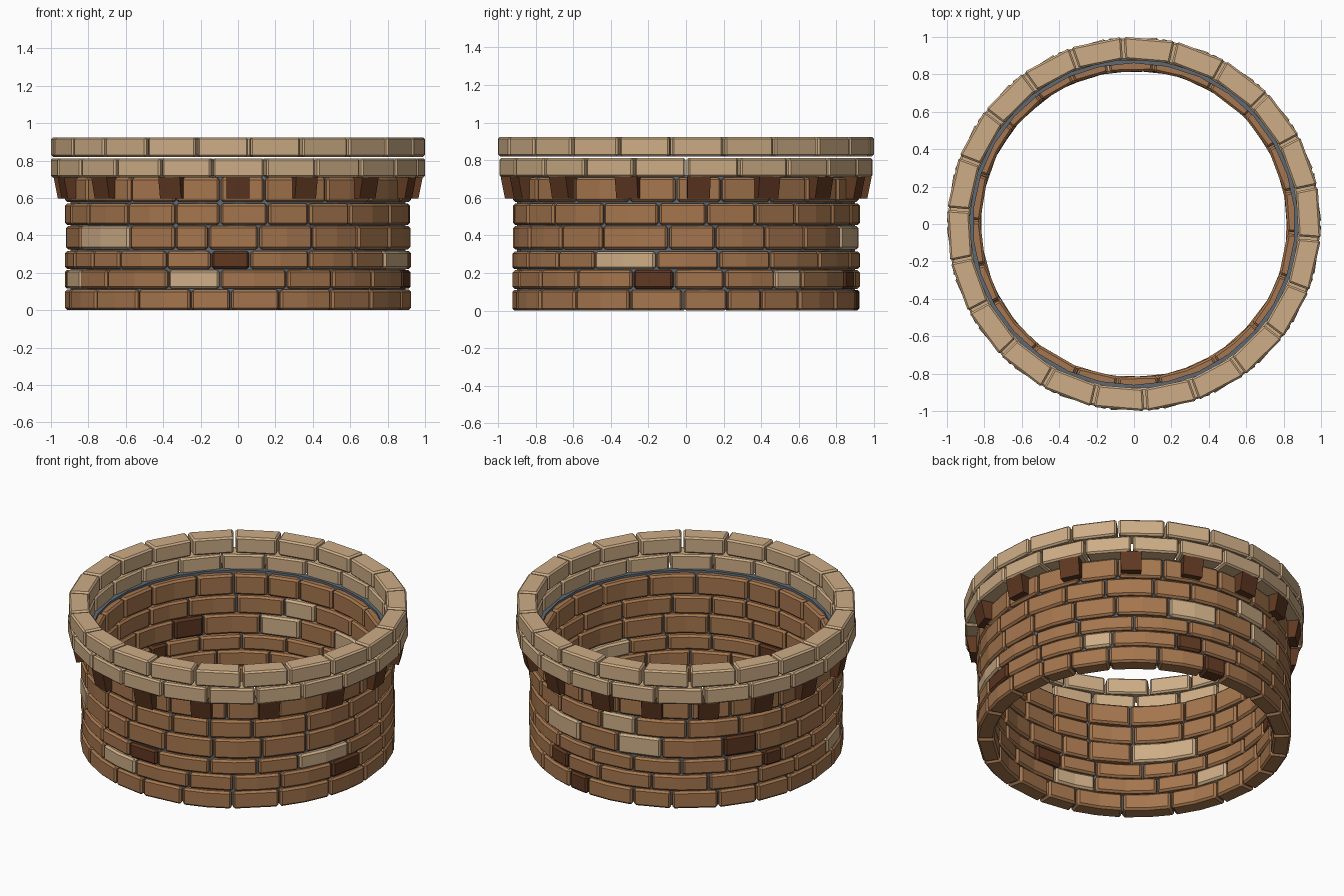
import bpy, bmesh, math, random
from mathutils import Matrix

random.seed(4)

default_cube = bpy.data.objects.get("Cube")
if default_cube:
    bpy.data.objects.remove(default_cube, do_unlink=True)


def linear(channel):
    value = channel / 255
    return value / 12.92 if value <= 0.04045 else ((value + 0.055) / 1.055) ** 2.4


def make_material(name, *rgb):
    material = bpy.data.materials.new(name)
    material.use_nodes = True
    colour = [linear(c) for c in rgb] + [1]
    material.diffuse_color = colour
    shader = material.node_tree.nodes["Principled BSDF"]
    shader.inputs["Base Color"].default_value = colour
    shader.inputs["Roughness"].default_value = 0.9
    return material


BROWN, TAN, DARK = range(3)
stone_materials = [
    make_material("brown stone", 165, 118, 78),
    make_material("tan stone", 205, 173, 134),
    make_material("dark stone", 95, 56, 33),
]
mortar_material = make_material("grey mortar", 95, 106, 116)


def polar(radius, degrees, z):
    """Point at an angle measured from the front towards +x."""
    angle = math.radians(degrees)
    return radius * math.sin(angle), -radius * math.cos(angle), z


def add_brick(bm, start, end, inner, outer, low, high, colour, top_outer=None):
    """Wedge-shaped block; long blocks are bent once in the middle."""
    segments = 2 if end - start > 17 else 1
    loops = []
    for i in range(segments + 1):
        angle = start + (end - start) * i / segments
        section = [(inner, low), (outer, low), (top_outer or outer, high), (inner, high)]
        loops.append([bm.verts.new(polar(r, angle, z)) for r, z in section])
    faces = [bm.faces.new(loops[0]), bm.faces.new(loops[-1][::-1])]
    for a, b in zip(loops, loops[1:]):
        for k in range(4):
            n = (k + 1) % 4
            faces.append(bm.faces.new((a[k], b[k], b[n], a[n])))
    for face in faces:
        face.material_index = colour


def finish(bm, name, materials, bevel=0):
    bmesh.ops.recalc_face_normals(bm, faces=bm.faces[:])
    mesh = bpy.data.meshes.new(name)
    bm.to_mesh(mesh)
    bm.free()
    for material in materials:
        mesh.materials.append(material)
    obj = bpy.data.objects.new(name, mesh)
    bpy.context.collection.objects.link(obj)
    if bevel:
        chamfer = obj.modifiers.new("chamfer", "BEVEL")
        chamfer.width = bevel
        chamfer.segments = 1
        chamfer.limit_method = "ANGLE"
        chamfer.angle_limit = math.radians(40)
    return obj


def fill_course(fixed):
    """Fill the arcs between the fixed bricks with brown bricks of mixed length."""
    fixed = sorted(fixed)
    bricks = list(fixed)
    following = fixed[1:] + [(fixed[0][0] + 360, 0, 0)]
    for current, after in zip(fixed, following):
        start, gap = current[1], after[0] - current[1]
        if gap < 1:
            continue
        count = max(1, round(gap / 17.5))
        weights = [random.uniform(0.75, 1.25) for _ in range(count)]
        for weight in weights:
            end = start + gap * weight / sum(weights)
            bricks.append((start, end, BROWN))
            start = end
    return bricks


# Wall courses: bottom, top, and the bricks with a set place and colour
courses = [
    (0.0, 0.11, [(-16, -2.5, BROWN), (-2.5, 14, BROWN), (89, 104, BROWN), (167, 176, DARK)]),
    (0.115, 0.215, [(-24, -6, TAN), (72, 86, DARK), (121, 132, TAN), (156, 166, DARK), (279, 294, TAN)]),
    (0.22, 0.315, [(-9, 4, DARK), (58, 80, TAN), (245, 253, DARK)]),
    (0.325, 0.45, [(-10, 7, BROWN), (153, 172, TAN), (189, 206, TAN), (229, 242, DARK), (294, 321, TAN)]),
    (0.455, 0.57, [(-6, 10, BROWN), (182, 196, TAN)]),
    (0.578, 0.708, [(-6, 9, BROWN)]),
]
for number, (low, high, fixed) in enumerate(courses, 1):
    bm = bmesh.new()
    for start, end, colour in fill_course(fixed):
        add_brick(bm, start + 0.3, end - 0.3, 0.822, 0.926, low, high, colour)
    finish(bm, f"wall_course_{number}", stone_materials, 0.012)

# Two overhanging rim courses of equal blocks
pitch = 360 / 22
for name, low, high, offset in (("lower_rim", 0.71, 0.812, 8.4), ("upper_rim", 0.82, 0.924, 3.5)):
    bm = bmesh.new()
    for i in range(22):
        start = offset + i * pitch
        add_brick(bm, start + 0.4, start + pitch - 0.4, 0.882, 1.002, low, high, TAN)
    finish(bm, name, stone_materials, 0.01)

# Corbels under the rim, unevenly spaced
bm = bmesh.new()
for angle in (0, 22, 46, 71, 94, 117, 139, 161, 184, 203, 223, 243, 263, 286, 311, 338):
    add_brick(bm, angle - 3.6, angle + 3.6, 0.88, 0.965, 0.597, 0.712, DARK, 0.988)
finish(bm, "corbels", stone_materials)

# Mortar ring between the stones
bm = bmesh.new()
for i in range(30):
    add_brick(bm, i * 12, i * 12 + 12, 0.86, 0.9, 0.012, 0.722, 0)
bmesh.ops.remove_doubles(bm, verts=bm.verts[:], dist=0.0001)
side_walls = [f for f in bm.faces if all(len(e.link_faces) > 2 for e in f.edges)]
bmesh.ops.delete(bm, geom=side_walls, context="FACES_ONLY")
finish(bm, "mortar_ring", [mortar_material])
